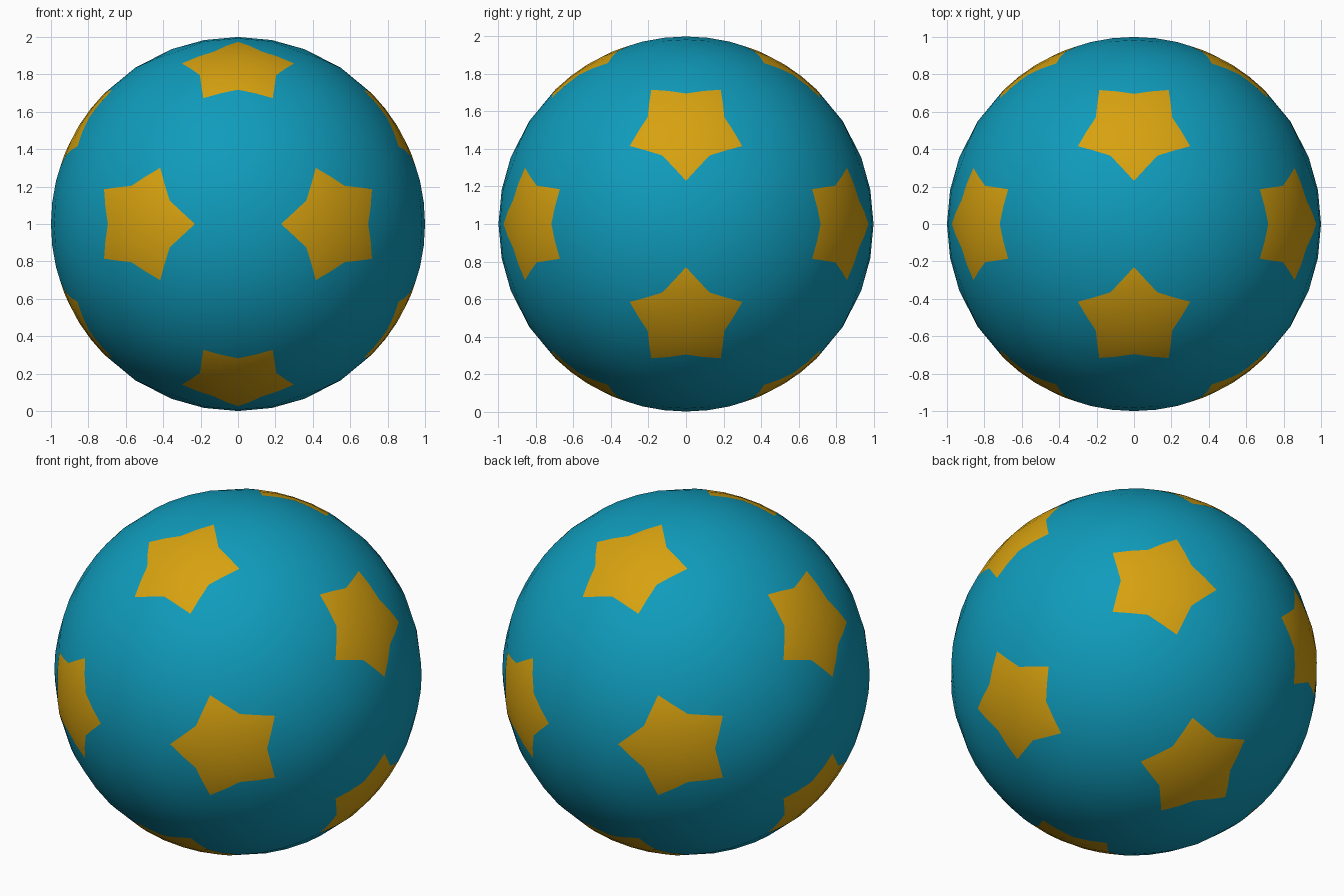
import bpy, bmesh, math
from mathutils import Vector

if "Cube" in bpy.data.objects:
    bpy.data.objects.remove(bpy.data.objects["Cube"])

TIP, NOTCH = math.radians(18.4), math.radians(12.4)   # star radii as angles on the ball
PHI = (1 + 5 ** 0.5) / 2


def material(name, rgb):
    m = bpy.data.materials.new(name)
    m.diffuse_color = (*rgb, 1)
    m.use_nodes = True
    m.node_tree.nodes["Principled BSDF"].inputs["Base Color"].default_value = m.diffuse_color
    return m


# Star centres: the twelve corners of an icosahedron
corners = []
for a in (-1, 1):
    for b in (-PHI, PHI):
        corners += [Vector(v).normalized() for v in ((0, a, b), (b, 0, a), (a, b, 0))]


def toward(a, direction, angle):
    """Point on the unit ball, 'angle' away from a in the given direction."""
    t = (direction - a * direction.dot(a)).normalized()
    return a * math.cos(angle) + t * math.sin(angle)


bm = bmesh.new()
cache = {}


def vert(p):
    key = tuple(round(c, 4) + 0.0 for c in p)
    if key not in cache:
        cache[key] = bm.verts.new(p + Vector((0, 0, 1)))
    return cache[key]


def patch(a, b, c, mat):
    """Spherical triangle split once into four, facing outward."""
    if (b - a).cross(c - a).dot(a) < 0:
        b, c = c, b
    ab, bc, ca = (a + b).normalized(), (b + c).normalized(), (c + a).normalized()
    for tri in ((a, ab, ca), (ab, b, bc), (ca, bc, c), (ab, bc, ca)):
        f = bm.faces.new([vert(p) for p in tri])
        f.material_index = mat
        f.smooth = True


# Each icosahedron side holds one fifth of three stars around a blue panel
near = lambda p, q: 0.4 < p.dot(q) < 0.5
n = len(corners)
for i in range(n):
    for j in range(i + 1, n):
        for k in range(j + 1, n):
            tri = (corners[i], corners[j], corners[k])
            if not (near(tri[0], tri[1]) and near(tri[1], tri[2]) and near(tri[0], tri[2])):
                continue
            mid = sum(tri, Vector()).normalized()
            for s in range(3):
                a, others = tri[s], (tri[s - 1], tri[s - 2])
                notch = toward(a, mid, NOTCH)
                for o in others:
                    tip = toward(a, o, TIP)
                    patch(a, tip, notch, 1)
                    patch(mid, tip, notch, 0)
                    patch(mid, tip, (a + o).normalized(), 0)

mesh = bpy.data.meshes.new("star_ball")
bm.to_mesh(mesh)
bm.free()
mesh.materials.append(material("teal blue", (0.005, 0.33, 0.50)))
mesh.materials.append(material("golden yellow", (0.68, 0.36, 0.005)))
ball = bpy.data.objects.new("star_ball", mesh)
bpy.context.collection.objects.link(ball)
